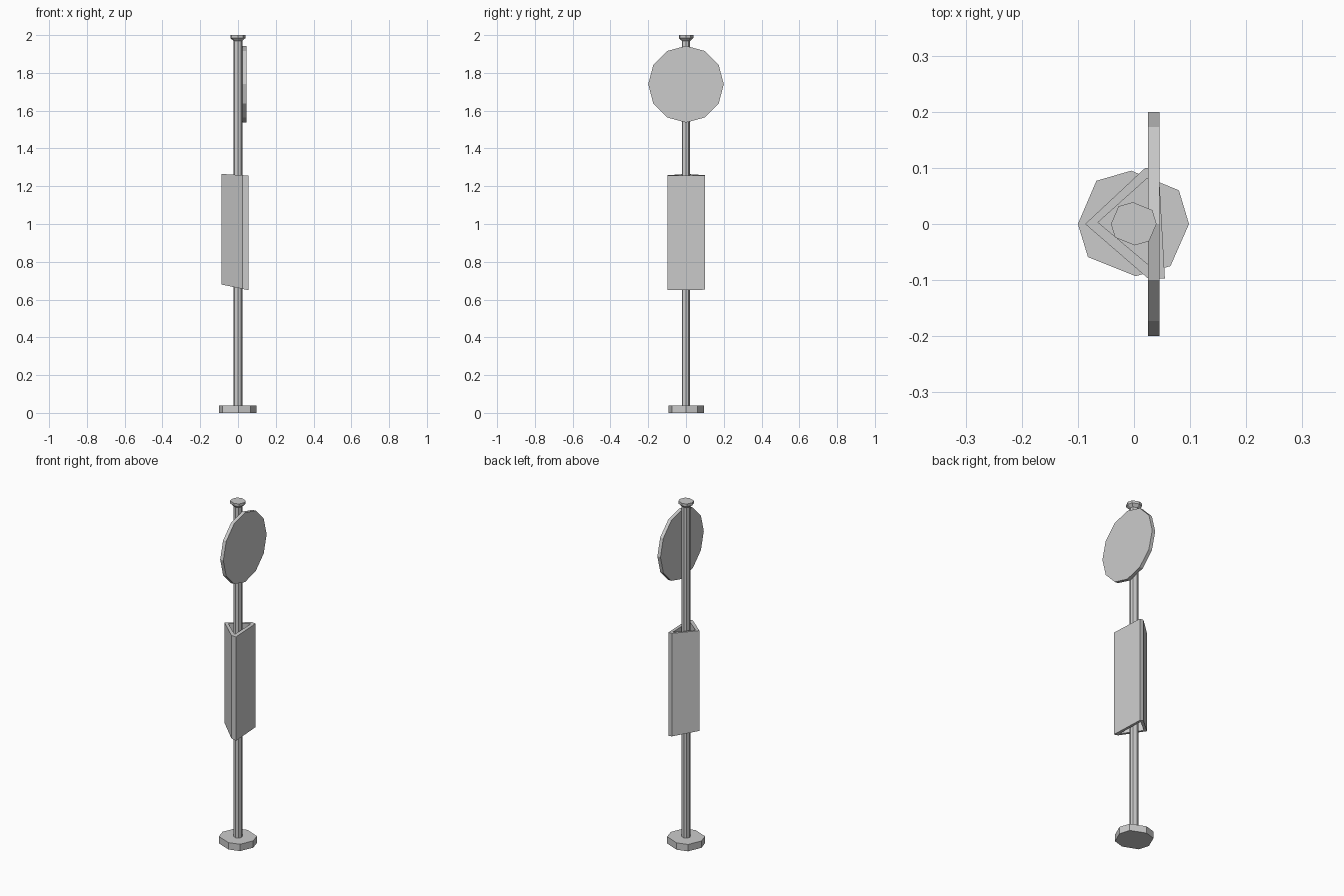
import bpy, bmesh
from math import cos, sin, pi

if "Cube" in bpy.data.objects:
    bpy.data.objects.remove(bpy.data.objects["Cube"])

# irregular eight-sided outline shared by base, pole and cap (unit radius)
OUTLINE = [(-1, 0), (-.82, -.59), (.03, -.93), (.65, -.75),
           (.98, 0), (.80, .60), (-.05, .95), (-.67, .77)]


def loft(name, rings, open_tube=False):
    """Join matching rings of points; caps the ends, or closes on itself."""
    bm = bmesh.new()
    loops = [[bm.verts.new(p) for p in r] for r in rings]
    pairs = list(zip(loops, loops[1:]))
    if open_tube:
        pairs.append((loops[-1], loops[0]))
    else:
        bm.faces.new(loops[0])
        bm.faces.new(loops[-1])
    for a, b in pairs:
        n = len(a)
        for i in range(n):
            j = (i + 1) % n
            bm.faces.new((a[i], a[j], b[j], b[i]))
    bmesh.ops.recalc_face_normals(bm, faces=bm.faces)
    mesh = bpy.data.meshes.new(name)
    bm.to_mesh(mesh)
    bm.free()
    obj = bpy.data.objects.new(name, mesh)
    bpy.context.collection.objects.link(obj)
    return obj


def turned(name, profile):
    """Stack the shared outline at (radius, height) steps."""
    return loft(name, [[(x * r, y * r, z) for x, y in OUTLINE] for r, z in profile])


# foot, pole and flared cap
turned("base", [(.1, 0), (.1, .04)])
turned("pole", [(.0235, .03), (.0235, 1.98)])
turned("pole_cap", [(.024, 1.97), (.041, 1.985), (.041, 2.0)])

# twelve-sided round sign plate
loft("round_sign", [[(x, .2 * cos(i * pi / 6), 1.74 + .203 * sin(i * pi / 6))
                     for i in range(12)] for x in (.025, .045)])

# hollow three-sided notice case with slanted ends
outer = [(-.087, 0), (.025, -.097), (.055, -.097), (.044, .1), (.02, .1)]
inner = [(-.064, .003), (.025, -.072), (.032, -.072), (.027, .08), (.022, .08)]


def case_top(x):
    return 1.258 - .06 * (x - .03)


def case_bottom(x):
    return .655 - .21 * (x - .03)


loft("notice_case", [[(x, y, end(x)) for x, y in shape] for shape, end in
                     ((outer, case_bottom), (outer, case_top),
                      (inner, case_top), (inner, case_bottom))], open_tube=True)
